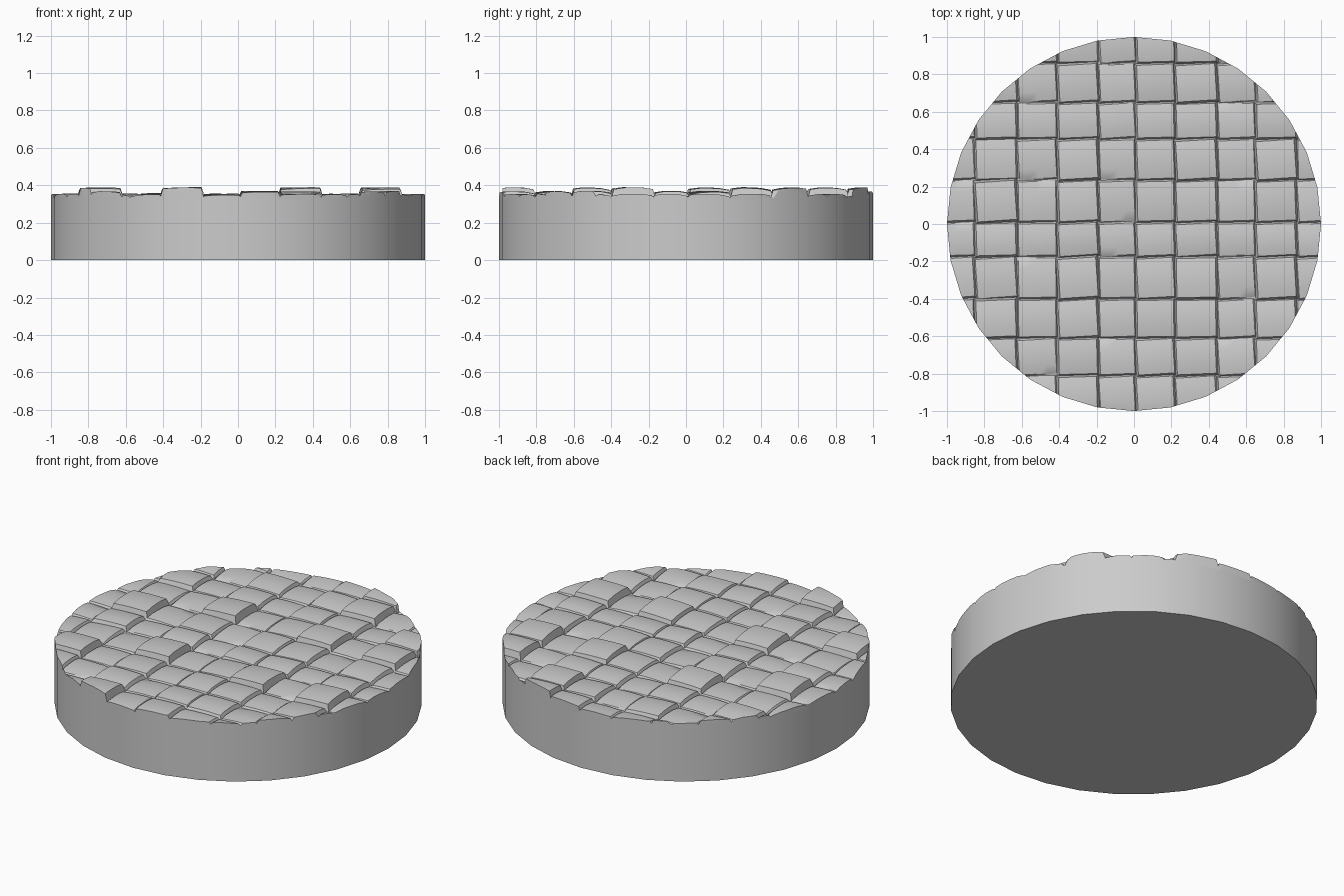
import bpy, bmesh, math, random
from mathutils import Vector

random.seed(4)
if "Cube" in bpy.data.objects:
    bpy.data.objects.remove(bpy.data.objects["Cube"])

SIDES = 32
stone = bpy.data.materials.new("grey stone")
stone.use_nodes = True
GREY = (0.6, 0.6, 0.6, 1)
stone.diffuse_color = GREY
stone.node_tree.nodes["Principled BSDF"].inputs["Base Color"].default_value = GREY


def finish(name, bm, angle):
    mesh = bpy.data.meshes.new(name)
    bmesh.ops.recalc_face_normals(bm, faces=bm.faces)
    bm.to_mesh(mesh)
    bm.free()
    ob = bpy.data.objects.new(name, mesh)
    bpy.context.collection.objects.link(ob)
    mesh.materials.append(stone)
    bpy.ops.object.select_all(action='DESELECT')
    ob.select_set(True)
    bpy.context.view_layer.objects.active = ob
    bpy.ops.object.shade_smooth_by_angle(angle=math.radians(angle))
    return ob


def clip_to_disc(bm):
    """Trim a closed solid to the many-sided outline of the base."""
    for i in range(SIDES):
        a = (i + 0.5) * math.tau / SIDES
        n = Vector((math.cos(a), math.sin(a), 0))
        r = math.cos(math.pi / SIDES)
        if not any(v.co.dot(n) > r for v in bm.verts):
            continue
        bmesh.ops.bisect_plane(bm, geom=bm.verts[:] + bm.edges[:] + bm.faces[:],
                               plane_co=n * r, plane_no=n, clear_outer=True)
        rim = [e for e in bm.edges if e.is_boundary]
        if rim:
            bmesh.ops.holes_fill(bm, edges=rim, sides=0)


def tile(bm, cx, cy, w, d, height):
    """A slightly turned, domed paving tile with sloping walls."""
    n = 4
    turn = math.radians(random.uniform(1, 4))
    tilt_x, tilt_y = random.uniform(-.004, .004), random.uniform(-.004, .004)

    def point(u, v, grow, z):
        x, y = u * (w / 2 + grow), v * (d / 2 + grow)
        c, s = math.cos(turn), math.sin(turn)
        return bm.verts.new((cx + x * c - y * s, cy + x * s + y * c, z))

    steps = [2 * k / n - 1 for k in range(n + 1)]
    top = [[point(u, v, -.008, height - .006 * (u * u + v * v) / 2 - .006 * v ** 4
                  + tilt_x * u + tilt_y * v) for u in steps] for v in steps]
    for j in range(n):
        for i in range(n):
            bm.faces.new((top[j][i], top[j][i + 1], top[j + 1][i + 1], top[j + 1][i]))
    # walls drop from the top rim to a wider foot
    rim = (top[0][:-1] + [r[-1] for r in top[:-1]]
           + top[-1][:0:-1] + [r[0] for r in top[:0:-1]])
    ring = [(u, -1) for u in steps[:-1]] + [(1, v) for v in steps[:-1]]
    ring += [(-u, -v) for u, v in ring]
    foot = [point(u, v, .008, .325) for u, v in ring]
    for k in range(len(rim)):
        m = (k + 1) % len(rim)
        bm.faces.new((rim[k], foot[k], foot[m], rim[m]))
    bm.faces.new(foot[::-1])


# Round base
bm = bmesh.new()
bmesh.ops.create_cone(bm, cap_ends=True, segments=SIDES, radius1=1, radius2=1, depth=.335)
# put a corner of the outline on each axis
bmesh.ops.translate(bm, verts=bm.verts, vec=(0, 0, .1675))
finish("round_base", bm, 30)

# Paving: 0 is a low tile, 1 a middle one, 2 a raised one
columns = [-1.06, -.85, -.625, -.41, -.19, .01, .22, .445, .65, .87, 1.08]
rows = [1.07, .86, .65, .455, .235, .01, -.175, -.4, -.61, -.81, -1.02]
levels = ["0010012000", "0101012000", "0101011020", "0002012020", "0201011010",
          "0101011010", "0002012020", "0201011010", "0101011010", "0002010000"]
heights = {"0": .354, "1": .368, "2": .388}

paving = bmesh.new()
for j, line in enumerate(levels):
    for i, level in enumerate(line):
        x0, x1, y1, y0 = columns[i], columns[i + 1], rows[j], rows[j + 1]
        near = [max(0, abs((a + b) / 2) - (b - a) / 2) for a, b in ((x0, x1), (y0, y1))]
        if math.hypot(*near) > .97:
            continue
        one = bmesh.new()
        tile(one, (x0 + x1) / 2, (y0 + y1) / 2, x1 - x0, y1 - y0, heights[level])
        clip_to_disc(one)
        part = bpy.data.meshes.new("tile_part")
        one.to_mesh(part)
        one.free()
        paving.from_mesh(part)
        bpy.data.meshes.remove(part)
finish("paving_tiles", paving, 30)
